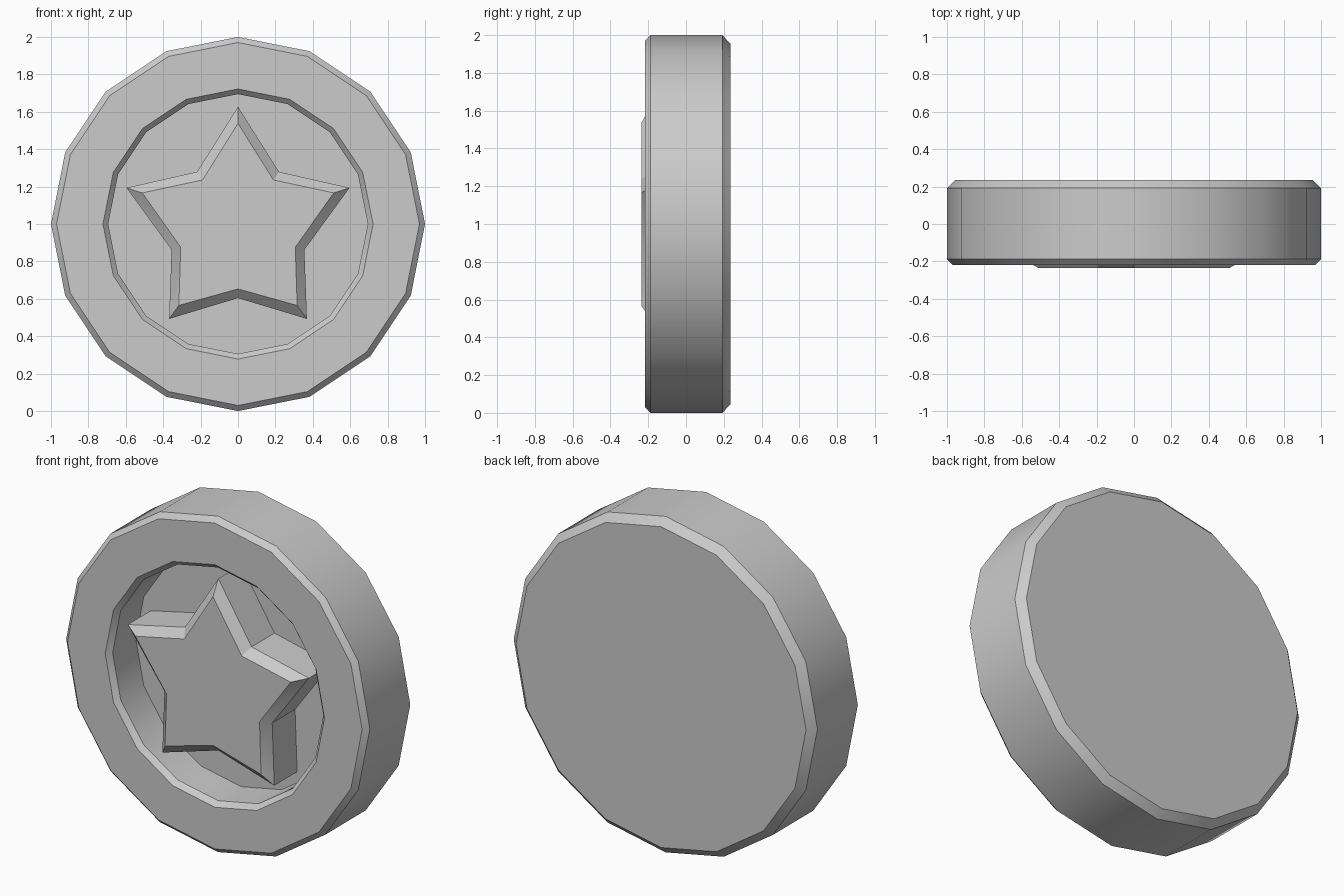
import bpy, bmesh
from math import sin, cos, tau, radians

if "Cube" in bpy.data.objects:
    bpy.data.objects.remove(bpy.data.objects["Cube"])

CZ = 1.0  # height of the disc centre


def ring(bm, y, radii, n, offsets=(0.0,)):
    """Closed loop of n points in the XZ plane; radii and z offsets cycle around it."""
    pts = []
    for i in range(n):
        a, r, o = tau * i / n, radii[i % len(radii)], offsets[i % len(offsets)]
        pts.append(bm.verts.new((r * sin(a), y, CZ + o + r * cos(a))))
    return pts


def bridge(bm, a, b):
    n = len(a)
    for i in range(n):
        j = (i + 1) % n
        bm.faces.new((a[i], a[j], b[j], b[i]))


def finish(bm, name):
    bmesh.ops.recalc_face_normals(bm, faces=bm.faces)
    mesh = bpy.data.meshes.new(name)
    bm.to_mesh(mesh)
    bm.free()
    obj = bpy.data.objects.new(name, mesh)
    bpy.context.collection.objects.link(obj)
    bpy.ops.object.select_all(action='DESELECT')
    obj.select_set(True)
    bpy.context.view_layer.objects.active = obj
    bpy.ops.object.shade_smooth_by_angle(angle=radians(30))
    return obj


# Sixteen-sided disc: chamfered back, outer wall, front rim and recess
FLOOR = 0.03
bm = bmesh.new()
profile = [(0.955, 0.235), (1.0, 0.192), (1.0, -0.188), (0.97, -0.218),
           (0.722, -0.218), (0.694, -0.188), (0.694, FLOOR)]
rings = [ring(bm, y, (r,), 16) for r, y in profile]
for a, b in zip(rings, rings[1:]):
    bridge(bm, a, b)
bm.faces.new(rings[0])
bm.faces.new(rings[-1])
finish(bm, "coin_disc")

# Raised star with a bevelled front edge, standing on the recess floor
bm = bmesh.new()
base = ring(bm, FLOOR, (0.627, 0.373), 10, (0.0, -0.023))
edge = ring(bm, -0.185, (0.627, 0.373), 10, (0.0, -0.023))
face = ring(bm, -0.235, (0.538, 0.322), 10, (0.0, -0.025))
bridge(bm, base, edge)
bridge(bm, edge, face)
bm.faces.new(face)
finish(bm, "star_emblem")
